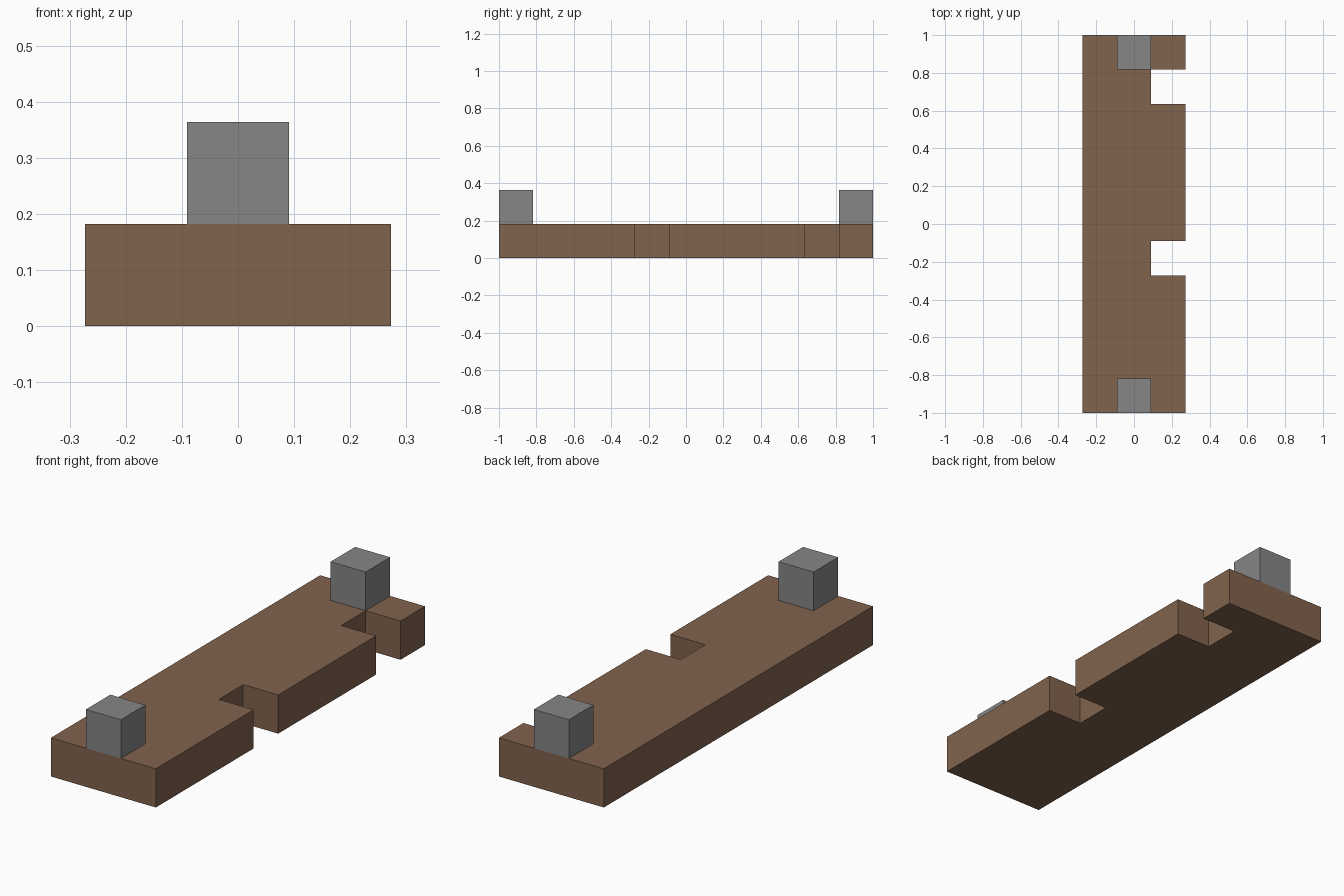
import bpy
import bmesh

U = 2 / 11  # modular block size

default = bpy.data.objects.get("Cube")
if default:
    bpy.data.objects.remove(default, do_unlink=True)


def material(name, rgb):
    mat = bpy.data.materials.new(name)
    mat.use_nodes = True
    color = (*rgb, 1)
    mat.diffuse_color = color
    mat.node_tree.nodes["Principled BSDF"].inputs["Base Color"].default_value = color
    return mat


def prism(name, outline, z, height, mat):
    """Extrude a flat outline, given in block units, straight up."""
    bm = bmesh.new()
    base = bm.faces.new([bm.verts.new((x * U, y * U, z * U)) for x, y in outline])
    top = bmesh.ops.extrude_face_region(bm, geom=[base], use_keep_orig=True)["geom"]
    verts = [v for v in top if isinstance(v, bmesh.types.BMVert)]
    bmesh.ops.translate(bm, verts=verts, vec=(0, 0, height * U))
    bmesh.ops.recalc_face_normals(bm, faces=bm.faces)
    mesh = bpy.data.meshes.new(name)
    bm.to_mesh(mesh)
    bm.free()
    mesh.materials.append(mat)
    obj = bpy.data.objects.new(name, mesh)
    bpy.context.collection.objects.link(obj)
    return obj


brown = material("wood brown", (0.22, 0.125, 0.077))
grey = material("stone grey", (0.24, 0.24, 0.24))

# Plank with two square notches along its left edge
outline = [(-1.5, 5.5), (-1.5, -5.5), (1.5, -5.5)]
for start in (-1.5, 3.5):
    outline += [(1.5, start), (0.5, start), (0.5, start + 1), (1.5, start + 1)]
outline.append((1.5, 5.5))
prism("plank", outline, 0, 1, brown)

# Cube standing at each end
for name, y in (("front_block", -5), ("back_block", 5)):
    square = [(-0.5, y - 0.5), (0.5, y - 0.5), (0.5, y + 0.5), (-0.5, y + 0.5)]
    prism(name, square, 1, 1, grey)
